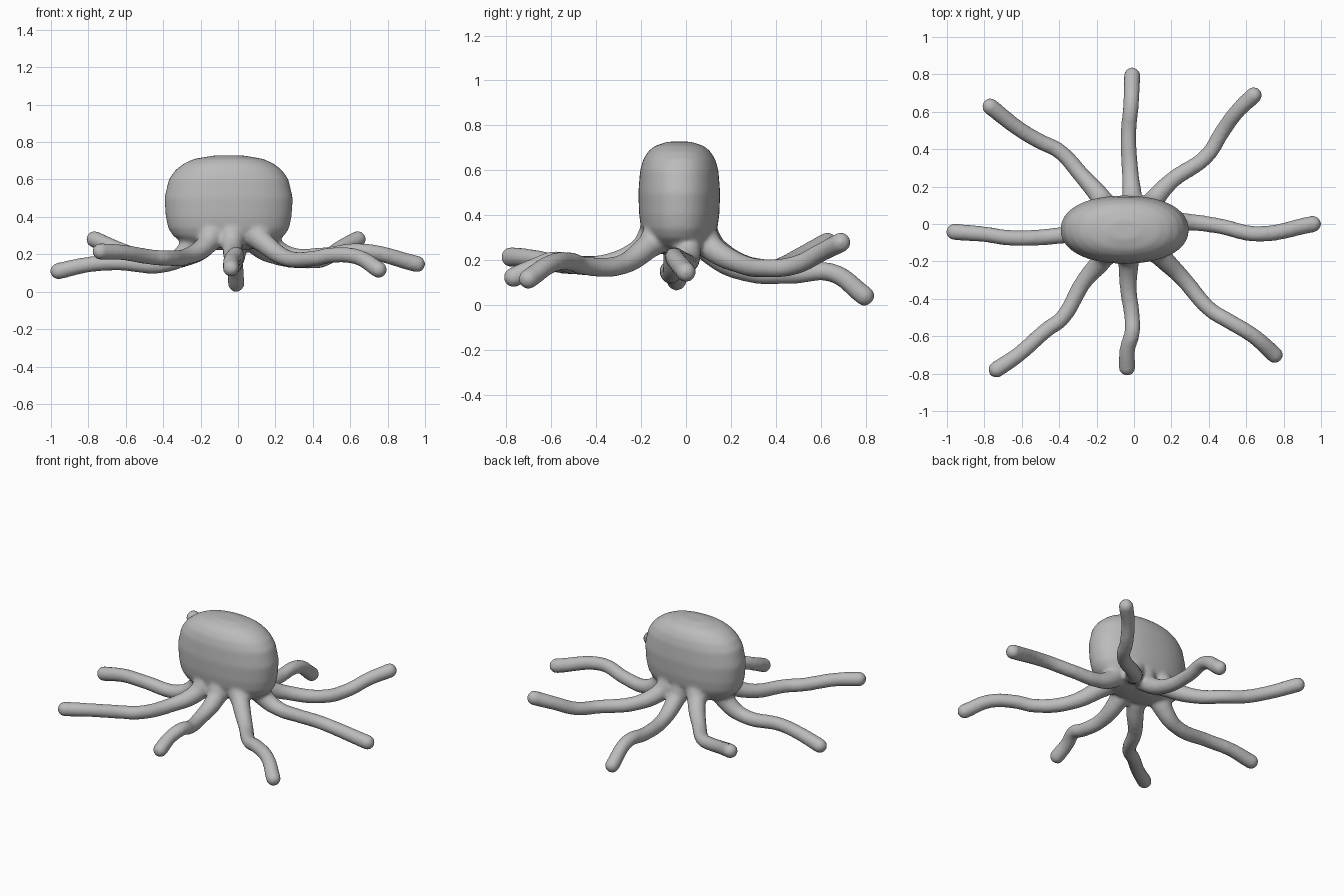
import bpy, bmesh, math
from mathutils import Vector

if "Cube" in bpy.data.objects:
    bpy.data.objects.remove(bpy.data.objects["Cube"])

skin = bpy.data.materials.new("grey_skin")
skin.diffuse_color = (0.5, 0.5, 0.5, 1)
skin.use_nodes = True
skin.node_tree.nodes["Principled BSDF"].inputs["Base Color"].default_value = skin.diffuse_color
CX, CY, SIDES = -0.05, -0.03, 64


def build_head(bm):
    """Loft of rounded oval rings: height, half width x, half width y."""
    rings = [(0.222, 0.08, 0.05), (0.234, 0.17, 0.09), (0.265, 0.25, 0.125),
             (0.30, 0.298, 0.153), (0.34, 0.323, 0.169), (0.40, 0.336, 0.178),
             (0.50, 0.343, 0.182), (0.60, 0.32, 0.174), (0.65, 0.285, 0.16),
             (0.685, 0.24, 0.138), (0.71, 0.185, 0.108), (0.728, 0.08, 0.05)]
    loops = []
    for z, rx, ry in rings:
        loop = []
        for i in range(SIDES):
            a = math.tau * i / SIDES
            c, s = math.cos(a), math.sin(a)
            k = (abs(c) ** 2.2 + abs(s) ** 2.2) ** (-1 / 2.2)
            loop.append(bm.verts.new((CX + rx * c * k, CY + ry * s * k, z)))
        loops.append(loop)
    for low, high in zip(loops, loops[1:]):
        for i in range(SIDES):
            j = (i + 1) % SIDES
            bm.faces.new((low[i], low[j], high[j], high[i]))
    bm.faces.new(loops[0][::-1])
    bm.faces.new(loops[-1])


def build_arm(bm, points):
    """Round tube along a smooth path, thick at the root, with a round tip."""
    x, y, _ = points[0]
    root = (CX + (x - CX) * 0.72, CY + (y - CY) * 0.6, 0.315)
    path = [root] + points
    radii = [0.08, 0.056, 0.045] + [0.042] * (len(path) - 4) + [0.045]
    curve = bpy.data.curves.new("arm_path", 'CURVE')
    curve.dimensions = '3D'
    curve.bevel_depth = 1.0
    curve.bevel_resolution = 6
    curve.use_fill_caps = True
    spline = curve.splines.new('BEZIER')
    spline.resolution_u = 8
    spline.bezier_points.add(len(path) - 1)
    for bp, co, r in zip(spline.bezier_points, path, radii):
        bp.co, bp.radius = co, r
        bp.handle_left_type = bp.handle_right_type = 'AUTO'
    obj = bpy.data.objects.new("arm_path", curve)
    bpy.context.collection.objects.link(obj)
    bpy.context.view_layer.update()
    mesh = bpy.data.meshes.new_from_object(
        obj.evaluated_get(bpy.context.evaluated_depsgraph_get()))
    bm.from_mesh(mesh)
    bpy.data.objects.remove(obj)
    bpy.data.meshes.remove(mesh)
    tip = bmesh.ops.create_uvsphere(bm, u_segments=20, v_segments=12, radius=0.045)
    bmesh.ops.translate(bm, verts=tip["verts"], vec=Vector(path[-1]))


# Head and arms gathered in one mesh; each arm is a centre line from head to tip
bm = bmesh.new()
build_head(bm)
# Back arm
build_arm(bm, [(-.01, .12, .23), (-.02, .27, .15), (-.03, .47, .138),
               (-.015, .65, .145), (-.01, .793, .043)])
# Back right arm
build_arm(bm, [(.10, .12, .25), (.20, .23, .19), (.39, .365, .165),
               (.47, .49, .18), (.55, .60, .235), (.64, .688, .28)])
# Back left arm
build_arm(bm, [(-.17, .13, .25), (-.28, .26, .18), (-.40, .39, .165),
               (-.50, .44, .18), (-.61, .505, .215), (-.768, .628, .28)])
# Left arm
build_arm(bm, [(-.28, -.045, .21), (-.38, -.06, .15), (-.65, -.075, .155),
               (-.80, -.055, .145), (-.96, -.042, .11)])
# Right arm
build_arm(bm, [(.20, .01, .23), (.30, .01, .19), (.45, -.01, .195),
               (.66, -.053, .217), (.957, 0, .148)])
# Front left arm
build_arm(bm, [(-.17, -.19, .25), (-.27, -.31, .19), (-.39, -.51, .18),
               (-.46, -.56, .185), (-.62, -.70, .21), (-.735, -.778, .215)])
# Front right arm
build_arm(bm, [(.14, -.17, .26), (.26, -.29, .18), (.41, -.46, .178),
               (.50, -.515, .195), (.64, -.60, .185), (.752, -.70, .118)])
# Front arm
build_arm(bm, [(-.03, -.20, .245), (-.03, -.35, .185), (-.01, -.50, .18),
               (-.01, -.58, .20), (-.035, -.67, .17), (-.037, -.767, .125)])
bmesh.ops.remove_doubles(bm, verts=bm.verts, dist=0.0005)
mesh = bpy.data.meshes.new("octopus")
bm.to_mesh(mesh)
bm.free()
mesh.materials.append(skin)
octopus = bpy.data.objects.new("octopus", mesh)
bpy.context.collection.objects.link(octopus)

# Blend the arms into the head
remesh = octopus.modifiers.new("blend", 'REMESH')
remesh.mode = 'VOXEL'
remesh.voxel_size = 0.011
remesh.use_smooth_shade = True
smooth = octopus.modifiers.new("soften", 'SMOOTH')
smooth.factor = 0.5
smooth.iterations = 8
